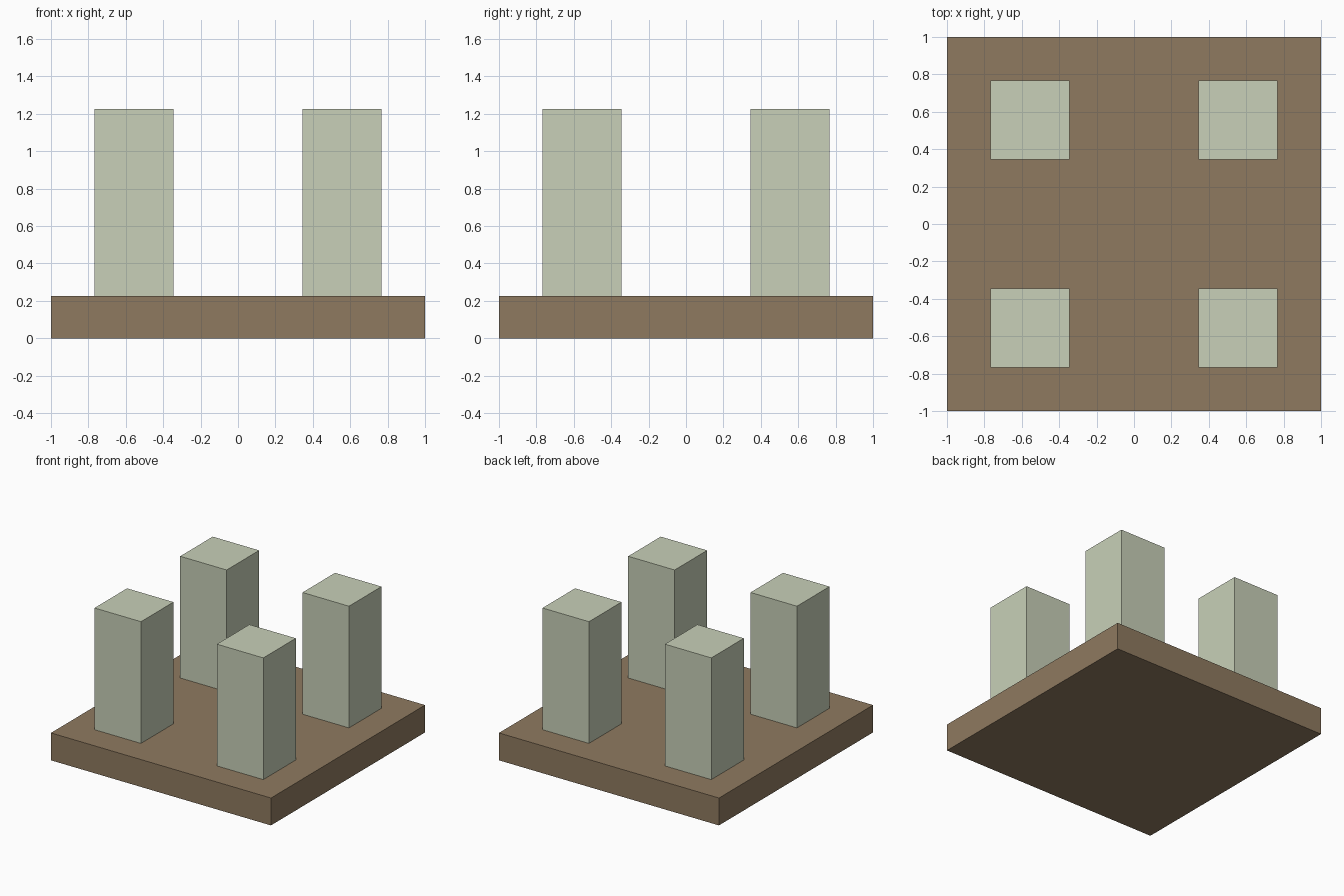
import bpy

if "Cube" in bpy.data.objects:
    bpy.data.objects.remove(bpy.data.objects["Cube"])

PLATE_H = 0.225
POST_W, POST_H, POST_POS = 0.422, 1.0, 0.556


def material(name, color):
    mat = bpy.data.materials.new(name)
    mat.diffuse_color = (*color, 1)
    mat.use_nodes = True
    mat.node_tree.nodes["Principled BSDF"].inputs["Base Color"].default_value = mat.diffuse_color
    return mat


def box(name, x, y, z_bottom, size, mat):
    bpy.ops.mesh.primitive_cube_add(size=1, location=(x, y, z_bottom + size[2] / 2))
    obj = bpy.context.object
    obj.name = name
    obj.scale = size
    bpy.ops.object.transform_apply(location=False, rotation=False, scale=True)
    obj.data.materials.append(mat)
    return obj


brown = material("brown", (0.275, 0.195, 0.117))
pale_green = material("pale_green", (0.58, 0.63, 0.48))

# Square base plate
box("base_plate", 0, 0, 0, (2, 2, PLATE_H), brown)

# Four square posts standing on the plate
for y_name, sy in (("front", -1), ("back", 1)):
    for x_name, sx in (("left", -1), ("right", 1)):
        box(f"{y_name}_{x_name}_post", sx * POST_POS, sy * POST_POS, PLATE_H,
            (POST_W, POST_W, POST_H), pale_green)
